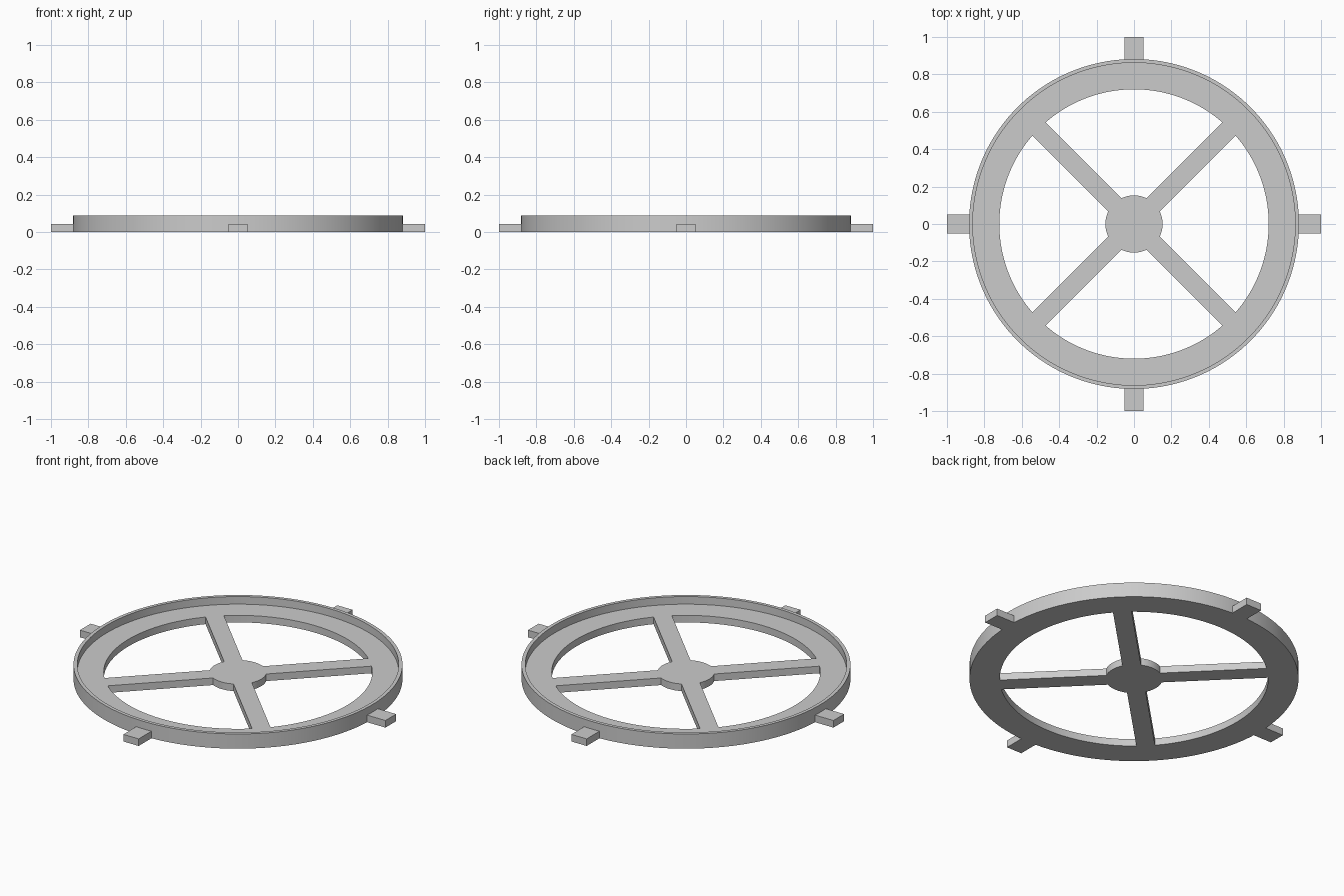
import bpy, bmesh
from math import pi, sin, cos, asin, radians
from mathutils import Matrix

if "Cube" in bpy.data.objects:
    bpy.data.objects.remove(bpy.data.objects["Cube"])

OUTER, LIP, OPENING, HUB = 0.882, 0.862, 0.72, 0.153
RIM_TOP, FLOOR = 0.087, 0.042
HALF_SPOKE = 0.05
SEGMENTS = 160

grey = bpy.data.materials.new("light grey")
grey.use_nodes = True
grey.diffuse_color = (0.6, 0.6, 0.6, 1)
grey.node_tree.nodes["Principled BSDF"].inputs["Base Color"].default_value = (0.6, 0.6, 0.6, 1)


def make_object(name, bm):
    bmesh.ops.recalc_face_normals(bm, faces=bm.faces)
    mesh = bpy.data.meshes.new(name)
    bm.to_mesh(mesh)
    bm.free()
    mesh.materials.append(grey)
    obj = bpy.data.objects.new(name, mesh)
    bpy.context.collection.objects.link(obj)
    return obj


# Shallow round tray with a thin raised lip
bm = bmesh.new()
profile = [(0, 0), (OUTER, 0), (OUTER, RIM_TOP), (LIP, RIM_TOP), (LIP, FLOOR), (0, FLOOR)]
points = [bm.verts.new((r, 0, z)) for r, z in profile]
edges = [bm.edges.new(pair) for pair in zip(points, points[1:])]
bmesh.ops.spin(bm, geom=points + edges, cent=(0, 0, 0), axis=(0, 0, 1),
               angle=2 * pi, steps=SEGMENTS, use_merge=True)
bmesh.ops.remove_doubles(bm, verts=bm.verts, dist=0.0001)
wheel = make_object("spoked_wheel", bm)


# Four openings that leave the hub and diagonal spokes
def arc(radius, middle, steps):
    half = pi / 4 - asin(HALF_SPOKE / radius)
    angles = [middle - half + 2 * half * i / steps for i in range(steps + 1)]
    return [(radius * cos(a), radius * sin(a), -0.1) for a in angles]


bm = bmesh.new()
for k in range(4):
    outline = arc(OPENING, k * pi / 2, 40) + arc(HUB, k * pi / 2, 16)[::-1]
    face = bm.faces.new([bm.verts.new(p) for p in outline])
    top = bmesh.ops.extrude_face_region(bm, geom=[face])["geom"]
    bmesh.ops.translate(bm, vec=(0, 0, 0.3),
                        verts=[v for v in top if isinstance(v, bmesh.types.BMVert)])
cutter = make_object("opening_cutter", bm)
cutter.hide_render = True

cut = wheel.modifiers.new("openings", "BOOLEAN")
cut.operation = "DIFFERENCE"
cut.solver = "EXACT"
cut.object = cutter
bpy.ops.object.select_all(action="DESELECT")
wheel.select_set(True)
bpy.context.view_layer.objects.active = wheel
bpy.ops.object.modifier_apply(modifier=cut.name)
bpy.data.objects.remove(cutter)
bpy.ops.object.shade_smooth_by_angle(angle=radians(30))

# Square tabs around the outside of the rim
start = OUTER - 0.004
for k, side in enumerate(("left", "back", "right", "front")):
    bm = bmesh.new()
    place = (Matrix.Rotation(k * pi / 2, 4, "Z")
             @ Matrix.Translation(((1 + start) / 2, 0, FLOOR / 2))
             @ Matrix.Diagonal((1 - start, 0.1, FLOOR, 1)))
    bmesh.ops.create_cube(bm, size=1, matrix=place)
    make_object(side + "_tab", bm)
